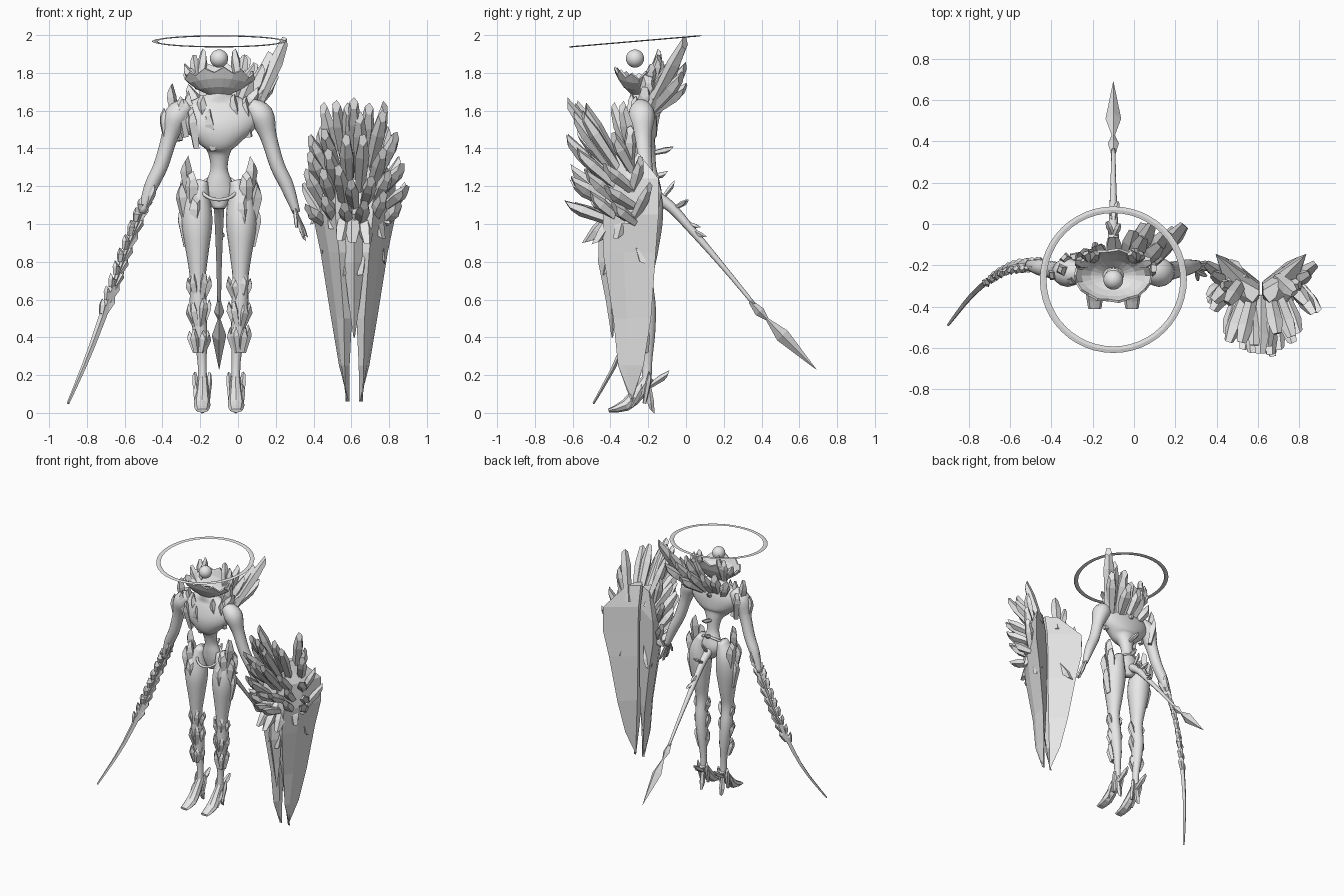
import bpy, bmesh, math, random
from mathutils import Vector

random.seed(11)
if "Cube" in bpy.data.objects:
    bpy.data.objects.remove(bpy.data.objects["Cube"])

grey = bpy.data.materials.new("stone_grey")
grey.use_nodes = True
grey.diffuse_color = (.8, .8, .8, 1)
grey.node_tree.nodes["Principled BSDF"].inputs["Base Color"].default_value = (.8, .8, .8, 1)

CX = -.1       # body centre line
SX = .615      # shield centre line
SIDES = (("left", 1), ("right", -1))


def finish(name, bm, smooth=False):
    bmesh.ops.recalc_face_normals(bm, faces=bm.faces)
    mesh = bpy.data.meshes.new(name)
    bm.to_mesh(mesh)
    bm.free()
    mesh.materials.append(grey)
    for p in mesh.polygons:
        p.use_smooth = smooth
    obj = bpy.data.objects.new(name, mesh)
    bpy.context.collection.objects.link(obj)
    return obj


def skin(bm, rings):
    """Bridge rings of points and cap both ends."""
    rows = [[bm.verts.new(p) for p in ring] for ring in rings]
    n = len(rows[0])
    for a, b in zip(rows, rows[1:]):
        for i in range(n):
            j = (i + 1) % n
            bm.faces.new((a[i], a[j], b[j], b[i]))
    bm.faces.new(rows[0])
    bm.faces.new(rows[-1])


def refine(pts, steps):
    """Catmull-Rom through centre, width and depth."""
    out = []
    for i in range(len(pts) - 1):
        p0, p1, p2, p3 = (pts[max(0, min(len(pts) - 1, i + k))] for k in (-1, 0, 1, 2))
        for s in range(steps):
            t = s / steps
            out.append([b + .5 * t * (c - a + t * (2 * a - 5 * b + 4 * c - d + t * (3 * (b - c) + d - a)))
                        for a, b, c, d in zip(p0, p1, p2, p3)])
    return out + [pts[-1]]


def loft(name, pts, n=16, steps=4, smooth=True):
    """Elliptical tube; each point is x, y, z, half width, half depth."""
    pts = refine(pts, steps)
    rings = []
    for i, p in enumerate(pts):
        t = Vector(pts[min(i + 1, len(pts) - 1)][:3]) - Vector(pts[max(i - 1, 0)][:3])
        t.normalize()
        u = Vector((1, 0, 0))
        u = (u - t * u.dot(t)).normalized()
        v = t.cross(u)
        c = Vector(p[:3])
        rings.append([c + u * p[3] * math.cos(k * math.tau / n) + v * p[4] * math.sin(k * math.tau / n)
                      for k in range(n)])
    bm = bmesh.new()
    skin(bm, rings)
    return finish(name, bm, smooth)


def cluster(name, shards, n=5):
    """Blunt faceted shards; each is base, tip, radius."""
    bm = bmesh.new()
    for base, tip, r in shards:
        base, tip = Vector(base), Vector(tip)
        axis = tip - base
        q = axis.to_track_quat('Z', 'Y')
        turn = random.uniform(0, math.tau)
        rings = []
        for f, w in ((0, .65), (.7, 1), (.97, .6)):
            ring = []
            for k in range(n):
                a = turn + k * math.tau / n
                lift = .7 * r * math.sin(a) if f > .9 else 0
                ring.append(base + axis * f + q @ Vector((math.cos(a) * r * w, math.sin(a) * r * w * .85, lift)))
            rings.append(ring)
        skin(bm, rings)
    return finish(name, bm)


def jit(s):
    return random.uniform(-s, s)


# Halo and head
bpy.ops.mesh.primitive_torus_add(major_radius=.34, minor_radius=.016, major_segments=48, minor_segments=4,
                                 location=(CX, -.27, 1.967), rotation=(.085, 0, 0))
halo = bpy.context.object
halo.name = "halo"
halo.scale.z = .2
halo.data.materials.append(grey)
bpy.ops.mesh.primitive_uv_sphere_add(radius=.048, segments=24, ring_count=14, location=(CX, -.27, 1.876))
head = bpy.context.object
head.name = "head"
head.data.materials.append(grey)
bpy.ops.object.shade_smooth()

# Jagged bowl collar: front lip, dipping sides, high back
bm = bmesh.new()
N = 22
rows = []
for r, h in ((.045, 0), (.1, .3), (.14, .65), (.165, 1)):
    row = []
    for k in range(N):
        a = k * math.tau / N
        spike = (.014 if k % 2 else -.014) * (h == 1)
        rim = .09 + .035 * math.sin(a) ** 2 + .03 * max(0, math.sin(a)) + spike
        row.append(bm.verts.new((CX + r * 1.1 * math.cos(a), -.25 + (r + spike * .4) * .72 * math.sin(a),
                                 1.695 + h * rim)))
    rows.append(row)
for a, b in zip(rows, rows[1:]):
    for k in range(N):
        bm.faces.new((a[k], a[(k + 1) % N], b[(k + 1) % N], b[k]))
bm.faces.new(rows[0])
collar = finish("collar", bm)
mod = collar.modifiers.new("thickness", 'SOLIDIFY')
mod.thickness = .012
cluster("collar_spikes", [((CX + s * .11, y * .5 - .11, 1.72), (CX + s * d, y, z), .03)
                          for s in (-1, 1) for d, y, z in ((.08, -.14, 1.91), (.135, -.14, 1.88), (.185, -.18, 1.83))])

# Torso: ribcage, narrow waist and pelvis
loft("torso", [(CX, -.25, 1.74, .038, .035), (CX, -.25, 1.69, .055, .045), (CX, -.235, 1.64, .17, .06),
               (CX, -.235, 1.57, .215, .08), (CX, -.24, 1.5, .185, .088), (CX, -.235, 1.44, .12, .08),
               (CX, -.215, 1.39, .065, .055), (CX, -.2, 1.3, .045, .042), (CX, -.19, 1.23, .065, .048),
               (CX, -.18, 1.16, .08, .05), (CX, -.185, 1.08, .03, .03)], n=20)
bpy.ops.mesh.primitive_torus_add(major_radius=.095, minor_radius=.009, major_segments=28, minor_segments=8,
                                 location=(CX, -.22, 1.19), rotation=(.7, 0, 0))
bpy.context.object.name = "pelvic_ring"
bpy.context.object.data.materials.append(grey)
bpy.ops.object.shade_smooth()

for side, s in SIDES:
    def at(d, y, z):
        return (CX + s * d, y, z)

    # Arms; the right one ends in the whip blade
    arm = [(.16, -.235, 1.63, .04, .045), (.222, -.235, 1.575, .067, .07), (.262, -.23, 1.46, .044, .047),
           (.308, -.22, 1.31, .039, .042), (.36, -.21, 1.2, .036, .038), (.41, -.2, 1.06, .02, .024)]
    loft(side + "_arm", [(*at(*p[:3]), *p[3:]) for p in arm])
    if s > 0:
        cluster("left_hand", [(at(.4, -.21 + k * .016, 1.08), at(.455 + k * .008, -.22 + k * .03, .91 + abs(k) * .02),
                               .014) for k in (-1, 0, 1)] + [(at(.4, -.22, 1.08), at(.41, -.27, .98), .012)])

    # Legs
    leg = [(.085, -.195, 1.23, .03, .045), (.115, -.2, 1.12, .072, .078), (.118, -.21, 1., .082, .085),
           (.115, -.215, .85, .06, .066), (.113, -.22, .71, .042, .046), (.11, -.21, .56, .045, .05),
           (.1, -.205, .42, .037, .042), (.09, -.205, .27, .024, .026), (.088, -.21, .14, .024, .028)]
    loft(side + "_leg", [(*at(*p[:3]), *p[3:]) for p in leg])
    foot = [(.087, -.195, .19, .026, .032), (.088, -.25, .11, .034, .038), (.09, -.32, .04, .044, .032),
            (.09, -.41, .012, .032, .01)]
    loft(side + "_foot", [(*at(*p[:3]), *p[3:]) for p in foot], n=8, steps=2, smooth=False)
    cluster(side + "_heel", [(at(.088, -.2, .16), at(.088, -.18, .005), .022),
                             (at(.088, -.21, .13), at(.088, -.09, .21), .022),
                             (at(.115, -.22, .05), at(.13, -.19, .21), .018),
                             (at(.06, -.22, .05), at(.05, -.19, .21), .016),
                             (at(.115, -.29, .03), at(.12, -.23, .14), .02)])

    # Armour shards at hip, knee and shin
    hips = [(.18, -.21, 1.34), (.145, -.26, 1.26), (.21, -.23, 1.2), (.195, -.16, 1.23), (.12, -.28, 1.14),
            (.205, -.2, 1.08)]
    cluster(side + "_hip_shards", [(at(d * .5 + .07, -.21 + (y + .21) * .7, z - .2), at(d, y, z), .037)
                                   for d, y, z in hips], 4)
    shards = []
    for z, reach in ((.72, .064), (.58, .062), (.44, .056)):
        for a in (-.1, -1, -2.1, -3):
            c, w = math.cos(a), math.sin(a)
            shards.append((at(.107 + .022 * c, -.21 + .035 * w, z - .12),
                           at(.107 + reach * c, -.21 + reach * w, z + jit(.02)), .025))
    cluster(side + "_shin_shards", shards, 4)

# Crystal crest behind the neck, sweeping towards the left
crest = [(.25, 0, 1.97), (.17, -.03, 1.89), (.13, -.1, 1.82), (.2, -.02, 1.78), (.09, 0, 1.83), (.15, -.13, 1.72),
         (0, -.03, 1.77), (.05, -.06, 1.87), (-.1, -.06, 1.76), (-.18, -.1, 1.76), (-.26, -.13, 1.71),
         (.08, -.2, 1.78), (.02, -.13, 1.86), (.11, -.22, 1.7), (.05, 0, 1.72)]
cluster("back_crest", [((CX + .5 * (x - CX), -.21, 1.57), (x, y, z), .042) for x, y, z in crest])
plates = [(-.36, -.22, 1.73), (-.4, -.25, 1.6), (-.31, -.28, 1.66), (-.25, -.31, 1.6), (-.2, -.29, 1.67),
          (-.34, -.16, 1.64), (-.16, -.32, 1.59), (-.03, -.29, 1.67), (.03, -.27, 1.66), (-.27, -.25, 1.69)]
cluster("shoulder_shards", [((x + .03, y * .6 - .09, z - .2), (x, y, z), .033) for x, y, z in plates], 4)
cluster("spine_barbs", [((CX, -.2, z), (CX, y, z + .03), .02)
                        for z, y in ((1.56, -.13), (1.37, -.07), (1.24, -.1))])

# Whip blade hanging from the right arm
path = refine([(-.485, -.2, 1.13), (-.59, -.21, .87), (-.685, -.26, .6), (-.79, -.35, .31), (-.9, -.49, .05)], 8)
links = [((-.5, -.2, 1.06), (-.455 + dx, y, 1.2), .022) for dx, y in ((-.03, -.21), (.02, -.24), (.01, -.17))]
for i in range(0, 17, 2):
    p, q = Vector(path[i]), Vector(path[i + 2])
    for side in (-1, 1):
        off = Vector((.028 * side, .022 * side, .01 * side))
        links.append((q + off * .4, p + off, .024))
cluster("whip_links", links)
blade = path[14::3] + [path[-1]]
loft("whip_blade", [(*p, .024 * (1 - k / len(blade)) + .001, .02 * (1 - k / len(blade)) + .001)
                    for k, p in enumerate(blade)], n=4, steps=1, smooth=False)
loft("whip_core", [(*p, .012, .012) for p in path[:18]], n=6, steps=1, smooth=False)

# Tail with a knot and a spear point
loft("tail", [(CX, y, z, w, w) for y, z, w in ((-.18, 1.16, .035), (-.08, 1.09, .028), (.02, .98, .022),
                                              (.2, .77, .014), (.36, .575, .01))], n=8)
loft("tail_spear", [(CX, y, z, w, w) for y, z, w in ((.34, .59, .011), (.39, .535, .027), (.43, .495, .008),
                                                    (.51, .41, .038), (.69, .23, .001))], n=4, steps=1, smooth=False)
cluster("tail_barbs", [((CX, y, z), (CX + dx, y + .07, z + dz), .016)
                       for y, z, dx, dz in ((-.13, 1.13, 0, .09), (-.07, 1.08, .03, .04), (-.06, 1.08, -.03, .04),
                                            (0, 1.01, 0, -.03), (.03, .97, .02, -.04))])

# Shield: two folded plates meeting at a valley, each running to a long point
for side, s in SIDES:
    bm = bmesh.new()
    rings = []
    for z, inner, od, oy, iy, fd, fy in ((1.4, .01, .1, -.27, -.32, .04, -.38), (1.24, .008, .22, -.145, -.29, .1, -.41),
                                         (1.05, .006, .22, -.145, -.28, .1, -.44), (.85, .006, .178, -.16, -.28, .08, -.44),
                                         (.5, .012, .122, -.185, -.28, .055, -.385), (.25, .024, .08, -.225, -.285, .05, -.36)):
        rings.append([(SX + s * d, y, z) for d, y in ((inner, iy), (od, oy), ((od + fd) * .52, (oy + fy) / 2 - .03),
                                                      (fd, fy), (inner, fy + .04))])
    rings.append([(SX + s * (.026 + .005 * k), -.285 - .006 * (k % 2), .06) for k in range(5)])
    skin(bm, rings)
    finish(side + "_shield_plate", bm)
loft("shield_centre_blade", [(SX, -.4, 1.05, .06, .06), (SX, -.41, .8, .055, .055), (SX, -.395, .6, .032, .03),
                             (SX, -.39, .4, .004, .004)], n=4, steps=1, smooth=False)

# Shield crystals fanned in rows, plus shards lying along the rear edges
shards = []
for zb, zt, yt, wb, wt, sag, count in ((1.28, 1.68, -.6, .08, .17, .1, 5), (1.24, 1.58, -.62, .12, .24, .14, 6),
                                       (1.16, 1.42, -.67, .14, .25, .08, 6), (1.08, 1.26, -.63, .15, .26, .03, 7),
                                       (1., 1.11, -.62, .15, .24, 0, 6), (1.1, .91, -.5, .13, .19, -.06, 7),
                                       (1., .78, -.44, .09, .13, -.06, 4)):
    for k in range(count):
        u = 2 * k / (count - 1) - 1
        shards.append(((SX + u * wb, -.36 + .1 * u * u, zb),
                       (SX + u * wt + jit(.02), yt + .23 * u * u + jit(.04), zt - sag * u * u + jit(.05)), .04))
for side, s in SIDES:
    for z, d in ((1.2, .27), (1.34, .24), (1.5, .19)):
        shards.append(((SX + s * .13, -.3, z - .22), (SX + s * d, -.19 - .35 * (z - 1.2), z), .034))
cluster("shield_crystals", shards)
